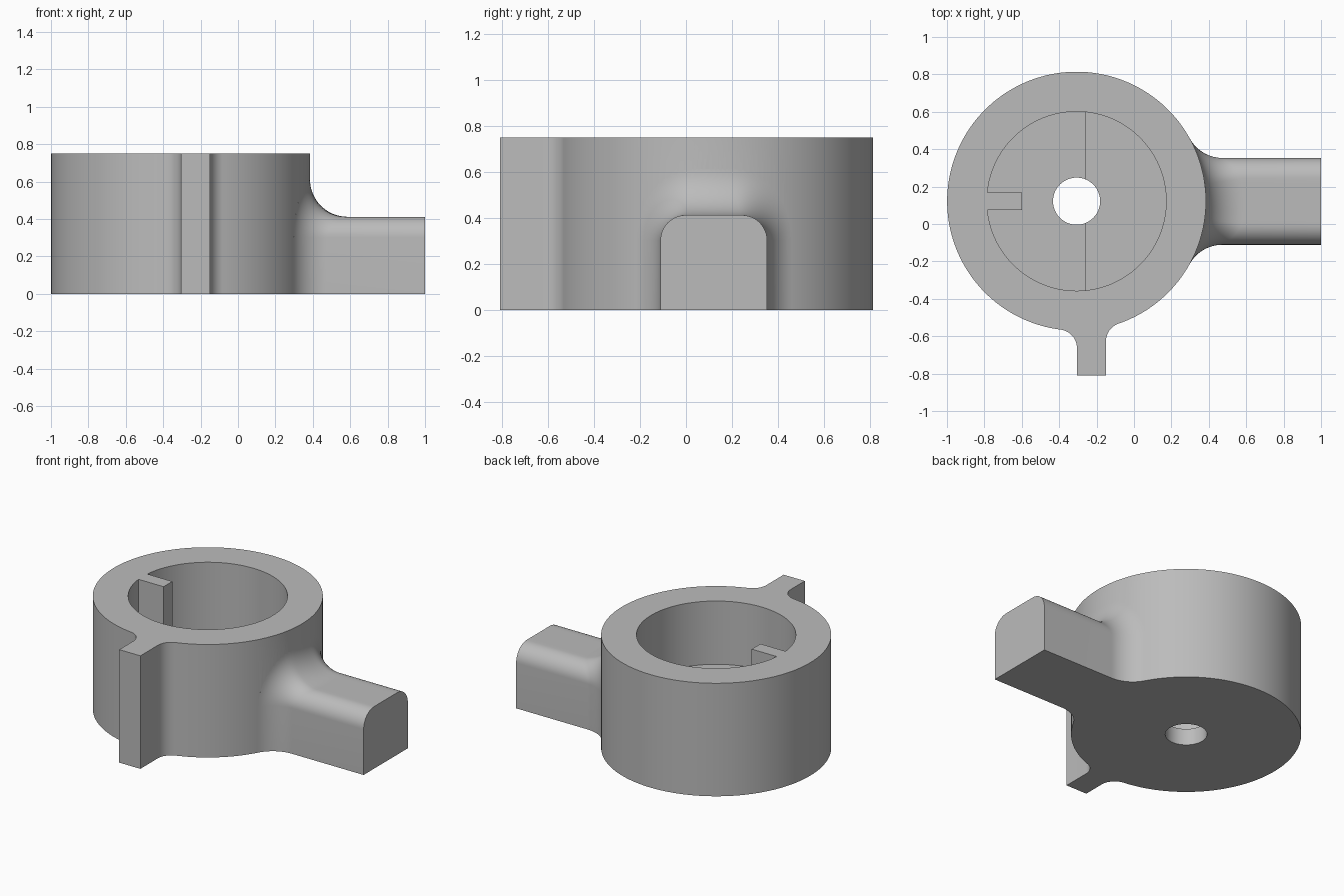
import bpy
import bmesh
from math import cos, sin, sqrt, pi, asin, atan2
from mathutils import Vector

if "Cube" in bpy.data.objects:
    bpy.data.objects.remove(bpy.data.objects["Cube"], do_unlink=True)

# Main dimensions
CX, CY = -0.307, 0.122
R, BORE, HOLE = 0.692, 0.479, 0.126
HEIGHT, LOW_FLOOR, HIGH_FLOOR = 0.75, 0.11, 0.33
STEP_X = -0.26 - CX
SEG = 192

grey = bpy.data.materials.new("plain grey")
grey.use_nodes = True
grey.diffuse_color = (0.5, 0.5, 0.5, 1)
grey.node_tree.nodes["Principled BSDF"].inputs["Base Color"].default_value = (0.5, 0.5, 0.5, 1)


def make(name, bm):
    bmesh.ops.recalc_face_normals(bm, faces=bm.faces)
    mesh = bpy.data.meshes.new(name)
    bm.to_mesh(mesh)
    bm.free()
    mesh.materials.append(grey)
    obj = bpy.data.objects.new(name, mesh)
    bpy.context.collection.objects.link(obj)
    return obj


def loft(name, rings):
    """Skin closed rings of equal length and cap both ends."""
    bm = bmesh.new()
    loops = [[bm.verts.new(p) for p in ring] for ring in rings]
    for a, b in zip(loops, loops[1:]):
        for i in range(len(a)):
            j = (i + 1) % len(a)
            bm.faces.new((a[i], a[j], b[j], b[i]))
    bm.faces.new(loops[0])
    bm.faces.new(loops[-1])
    return make(name, bm)


def prism(name, outline, z0, z1):
    """Extrude an outline given relative to the ring axis."""
    return loft(name, [[(CX + x, CY + y, z) for x, y in outline] for z in (z0, z1)])


def arc(x, y, r, a0, a1, n):
    return [(x + r * cos(a0 + (a1 - a0) * i / n), y + r * sin(a0 + (a1 - a0) * i / n))
            for i in range(n + 1)]


# Ring body with the narrow tab blended into its wall
TAB_R, TAB_LEFT, TAB_RIGHT, TAB_END = 0.1, 0.002, 0.157, -0.81 - CY
xr, xl = TAB_RIGHT + TAB_R, TAB_LEFT - TAB_R
yr = -sqrt((R + TAB_R) ** 2 - xr ** 2)
yl = -sqrt((R + TAB_R) ** 2 - xl ** 2)
ar, al = atan2(yr, xr), atan2(yl, xl)
outline = arc(0, 0, R, ar, al + 2 * pi, SEG)
outline += arc(xl, yl, TAB_R, al + pi, 0, 14)[1:]
outline += [(TAB_LEFT, TAB_END), (TAB_RIGHT, TAB_END)]
outline += arc(xr, yr, TAB_R, pi, ar + pi, 14)[:-1]
body = prism("keyed_ring_with_arm", outline, 0, HEIGHT)

# Pocket cutter, notched so that the key remains on the wall
KEY_HALF, KEY_TIP = 0.046, -0.293
a = pi - asin(KEY_HALF / BORE)
pocket = prism("pocket_cutter",
               arc(0, 0, BORE, -a, a, SEG) + [(KEY_TIP, KEY_HALF), (KEY_TIP, -KEY_HALF)],
               LOW_FLOOR, HEIGHT + 0.2)

# Raised half of the pocket floor
a = pi / 2 - asin(STEP_X / 0.52)
floor_step = prism("floor_step", arc(0, 0, 0.52, -a, a, 64), 0.05, HIGH_FLOOR)

# Central through hole
hole = prism("hole_cutter", arc(0, 0, HOLE, 0, 2 * pi * 63 / 64, 63), -0.2, HEIGHT + 0.2)

# Arm section: points with outward normals, running up, over and down
Y0, Y1, TOP, ROUND, BLEND = -0.111, 0.353, 0.412, 0.11, 0.2
section = [((Y1, 0), (0, 1, 0))]
for cy, start in ((Y1 - ROUND, 0), (Y0 + ROUND, pi / 2)):
    for i in range(13):
        t = start + pi / 2 * i / 12
        section.append(((cy + ROUND * cos(t), TOP - ROUND + ROUND * sin(t)),
                        (0, cos(t), sin(t))))
    if start == 0:
        for i in range(1, 10):
            y = cy + (Y0 + 2 * ROUND - Y1) * i / 10
            section.append(((y, TOP), (0, 0, 1)))
section.append(((Y0, 0), (0, -1, 0)))


# Rolling-ball blend from the arm surface onto the ring wall
def blend_path(point, normal, steps=16):
    n = Vector(normal)
    y, z = point[0] + BLEND * n.y, point[1] + BLEND * n.z
    centre = Vector((CX + sqrt((R + BLEND) ** 2 - (y - CY) ** 2), y, z))
    radial = Vector((centre.x - CX, centre.y - CY, 0)).normalized()
    angle = n.angle(radial)
    path = [Vector((1, point[0], point[1]))]
    for i in range(steps + 1):
        t = i / steps
        d = (n * sin((1 - t) * angle) + radial * sin(t * angle)) / sin(angle)
        path.append(centre - d * BLEND)
    path.append(Vector((0.25, path[-1].y, path[-1].z)))
    return path


paths = [blend_path(p, n) for p, n in section]
arm = loft("arm", list(zip(*paths)))

# Combine the parts into one solid
for part, mode in ((pocket, 'DIFFERENCE'), (floor_step, 'UNION'),
                   (hole, 'DIFFERENCE'), (arm, 'UNION')):
    mod = body.modifiers.new(part.name, 'BOOLEAN')
    mod.operation = mode
    mod.solver = 'EXACT'
    mod.object = part
    part.hide_render = True
solid = bpy.data.meshes.new_from_object(
    body.evaluated_get(bpy.context.evaluated_depsgraph_get()))
body.modifiers.clear()
body.data = solid
for part in (pocket, floor_step, hole, arm):
    bpy.data.objects.remove(part, do_unlink=True)

bpy.ops.object.select_all(action='DESELECT')
body.select_set(True)
bpy.context.view_layer.objects.active = body
bpy.ops.object.shade_smooth_by_angle(angle=pi / 6)
